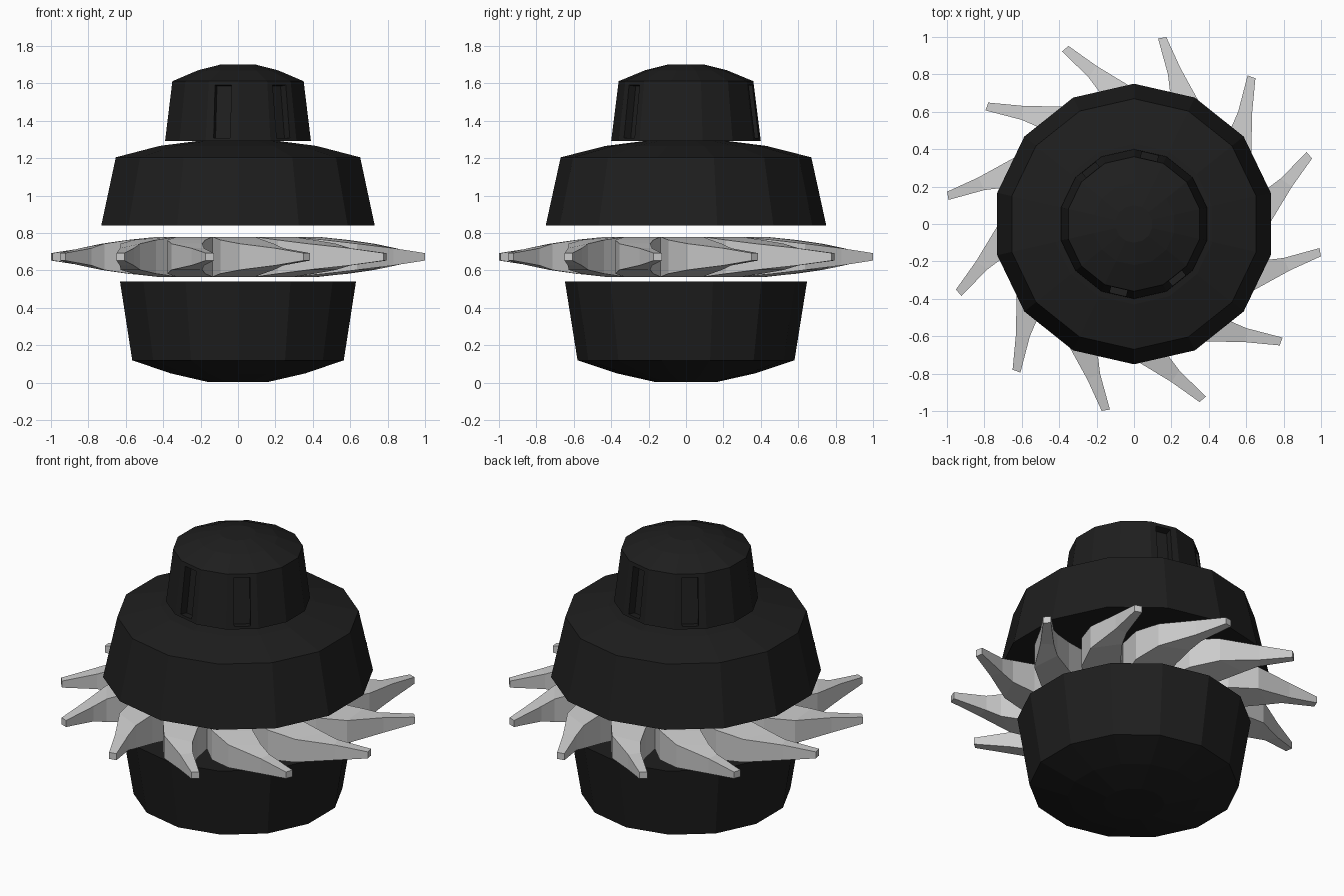
import bpy, bmesh
from math import sin, cos, radians, pi
from mathutils import Matrix

if "Cube" in bpy.data.objects:
    bpy.data.objects.remove(bpy.data.objects["Cube"])

SIDES, BLADES, MID = 14, 12, 0.673

black = bpy.data.materials.new("black_plastic")
black.diffuse_color = (0.013, 0.013, 0.013, 1)
black.use_nodes = True
black.node_tree.nodes["Principled BSDF"].inputs["Base Color"].default_value = black.diffuse_color


def finish(name, bm, mat=None):
    bmesh.ops.recalc_face_normals(bm, faces=bm.faces)
    me = bpy.data.meshes.new(name)
    bm.to_mesh(me)
    bm.free()
    ob = bpy.data.objects.new(name, me)
    bpy.context.collection.objects.link(ob)
    if mat:
        me.materials.append(mat)
    return ob


def lathe(name, profile):
    """Closed 14-sided solid from (radius, z) rings, with a corner facing +y."""
    bm = bmesh.new()
    rings = [[bm.verts.new((r * sin(2 * pi * i / SIDES), r * cos(2 * pi * i / SIDES), z))
              for i in range(SIDES)] for r, z in profile]
    for a, b in zip(rings, rings[1:]):
        for i in range(SIDES):
            j = (i + 1) % SIDES
            bm.faces.new((a[i], a[j], b[j], b[i]))
    bm.faces.new(rings[0])
    bm.faces.new(rings[-1])
    return finish(name, bm, black)


# Housing: lower bowl, upper shell, top cap
lathe("lower_bowl", [(0.17, 0.005), (0.37, 0.05), (0.58, 0.12), (0.647, 0.54)])
lathe("upper_shell", [(0.75, 0.84), (0.67, 1.205), (0.43, 1.266), (0.2, 1.295)])
cap = lathe("top_cap", [(0.4, 1.292), (0.36, 1.612), (0.22, 1.67), (0.1, 1.70)])

# Four vertical slots cut into the cap faces
bm = bmesh.new()
for face in (3, 5, 10, 12):
    m = (Matrix.Rotation(face * 2 * pi / SIDES, 4, 'Z')
         @ Matrix.Translation((0.375, 0, 1.45))
         @ Matrix.Rotation(-0.122, 4, 'Y')
         @ Matrix.Diagonal((0.1, 0.09, 0.285, 1)))
    bmesh.ops.create_cube(bm, size=1, matrix=m)
cutter = finish("slot_cutter", bm)
cutter.hide_render = True
cutter.hide_set(True)
mod = cap.modifiers.new("slots", 'BOOLEAN')
mod.object = cutter
mod.solver = 'EXACT'

# Turbine: hub plus curved tapering blades
# (trailing radius, angle, leading radius, angle, half height)
sections = [(0.44, -18, 0.44, 12, 0.107), (0.6, -9, 0.6, 13, 0.09),
            (0.73, 0.8, 0.74, 15, 0.07), (0.868, 13.3, 0.82, 17.2, 0.046),
            (1.014, 20.2, 1.0, 22.6, 0.02)]
bm = bmesh.new()
for k in range(BLADES):
    loops = []
    for r1, a1, r2, a2, h in sections:
        loops.append([bm.verts.new((r * cos(radians(a + 30 * k)), r * sin(radians(a + 30 * k)), MID + z))
                      for r, a, z in ((r1, a1, -h), (r2, a2, -h), (r2, a2, h), (r1, a1, h))])
    for p, q in zip(loops, loops[1:]):
        for i in range(4):
            j = (i + 1) % 4
            bm.faces.new((p[i], p[j], q[j], q[i]))
    bm.faces.new(loops[-1])
    # hub wedges closing top and bottom
    for z, i, j in ((-0.107, 0, 1), (0.107, 3, 2)):
        bm.faces.new((loops[0][i], loops[0][j], bm.verts.new((0, 0, MID + z))))
bmesh.ops.remove_doubles(bm, verts=bm.verts, dist=1e-4)
finish("turbine_blades", bm)
